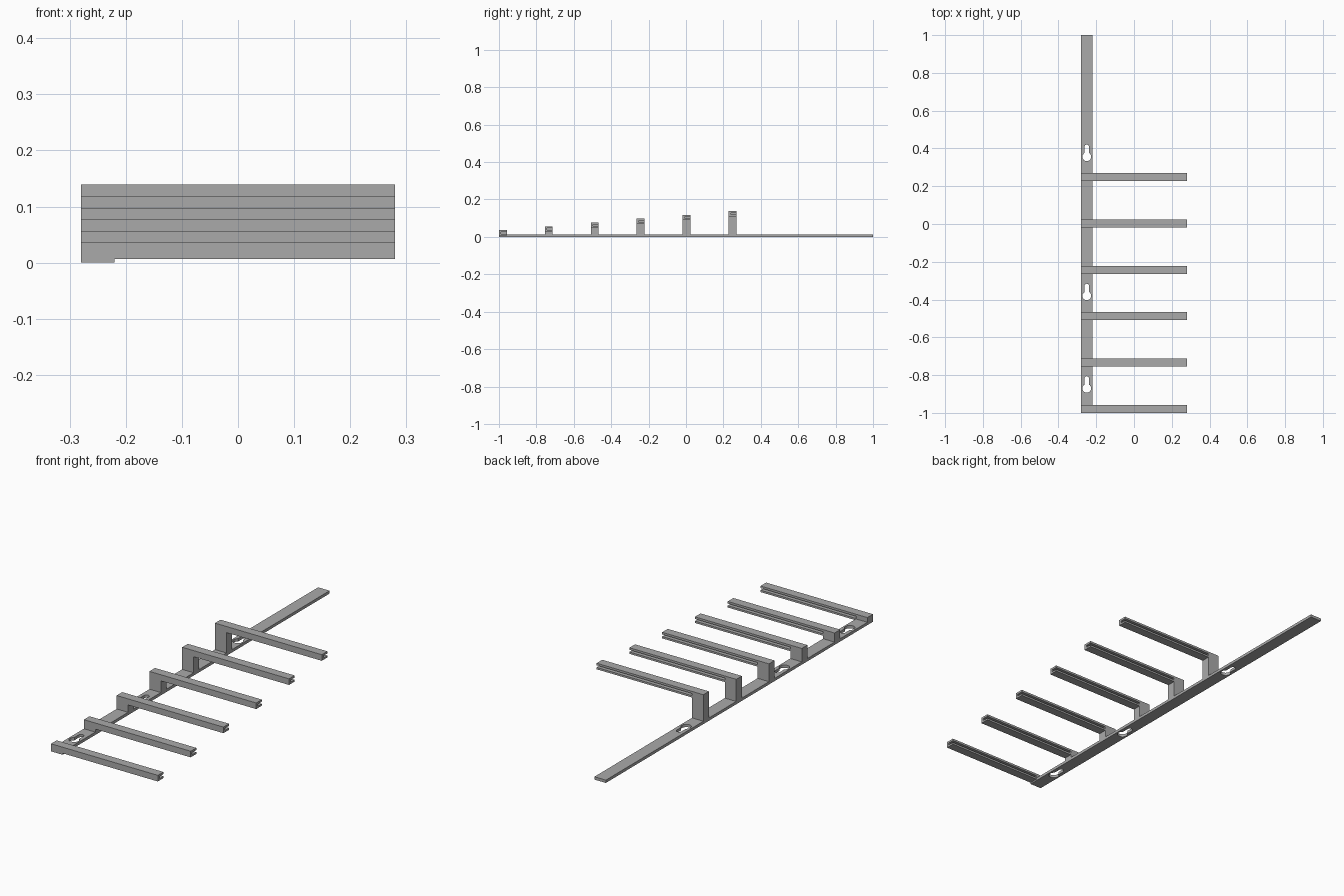
import bpy, bmesh, math

default = bpy.data.objects.get("Cube")
if default:
    bpy.data.objects.remove(default, do_unlink=True)

grey = bpy.data.materials.new("plain grey")
grey.use_nodes = True
grey.diffuse_color = (0.4, 0.4, 0.4, 1)
grey.node_tree.nodes["Principled BSDF"].inputs["Base Color"].default_value = (0.4, 0.4, 0.4, 1)


def prism(name, outline, place, direction):
    """Extrude a closed 2D outline, placed in space by a function."""
    bm = bmesh.new()
    face = bm.faces.new([bm.verts.new(place(a, b)) for a, b in outline])
    grown = bmesh.ops.extrude_face_region(bm, geom=[face])
    verts = [g for g in grown["geom"] if isinstance(g, bmesh.types.BMVert)]
    bmesh.ops.translate(bm, vec=direction, verts=verts)
    bmesh.ops.recalc_face_normals(bm, faces=bm.faces)
    mesh = bpy.data.meshes.new(name)
    bm.to_mesh(mesh)
    bm.free()
    mesh.materials.append(grey)
    obj = bpy.data.objects.new(name, mesh)
    bpy.context.collection.objects.link(obj)
    return obj


def box(name, x0, x1, y0, y1, z0, z1):
    return prism(name, [(x0, y0), (x1, y0), (x1, y1), (x0, y1)],
                 lambda a, b: (a, b, z0), (0, 0, z1 - z0))


LEFT, INNER, TIP = -0.28, -0.22, 0.28
BASE_TOP = 0.0135
ARM_W, ARM_H = 0.042, 0.029

# Long mounting strip
base = box("mounting_strip", LEFT, INNER, -1, 1, 0, BASE_TOP)


# Keyhole slots cut through the strip
def keyhole(cy, cx=-0.25, big=0.023, small=0.0125, top=0.064):
    start = math.acos(small / big)
    sweep = math.pi + 2 * start
    pts = []
    for i in range(25):
        a = start - sweep * i / 24
        pts.append((cx + big * math.cos(a), cy + big * math.sin(a)))
    for i in range(13):
        a = math.pi - math.pi * i / 12
        pts.append((cx + small * math.cos(a), cy + top - small + small * math.sin(a)))
    return pts


for cy in (-0.87, -0.38, 0.356):
    cutter = prism("keyhole_cutter", keyhole(cy), lambda a, b: (a, b, -0.05), (0, 0, 0.1))
    cutter.hide_render = True
    mod = base.modifiers.new("keyhole", "BOOLEAN")
    mod.operation = "DIFFERENCE"
    mod.solver = "EXACT"
    mod.object = cutter
    bpy.context.view_layer.objects.active = base
    bpy.ops.object.modifier_apply(modifier=mod.name)
    bpy.data.objects.remove(cutter, do_unlink=True)

# Posts rising in steps, each with an arm grooved along its back
for i in range(6):
    y = -1 + 0.2455 * i
    top = 0.036 + 0.0206 * i
    low = top - ARM_H
    back = y + ARM_W
    box(f"post_{i + 1}", LEFT, INNER, y, back, BASE_TOP, top)
    groove = y + 0.012
    profile = [(y, low), (back, low), (back, low + 0.009), (groove, low + 0.009),
               (groove, top - 0.010), (back, top - 0.010), (back, top), (y, top)]
    prism(f"arm_{i + 1}", profile, lambda a, b: (INNER, a, b), (TIP - INNER, 0, 0))
